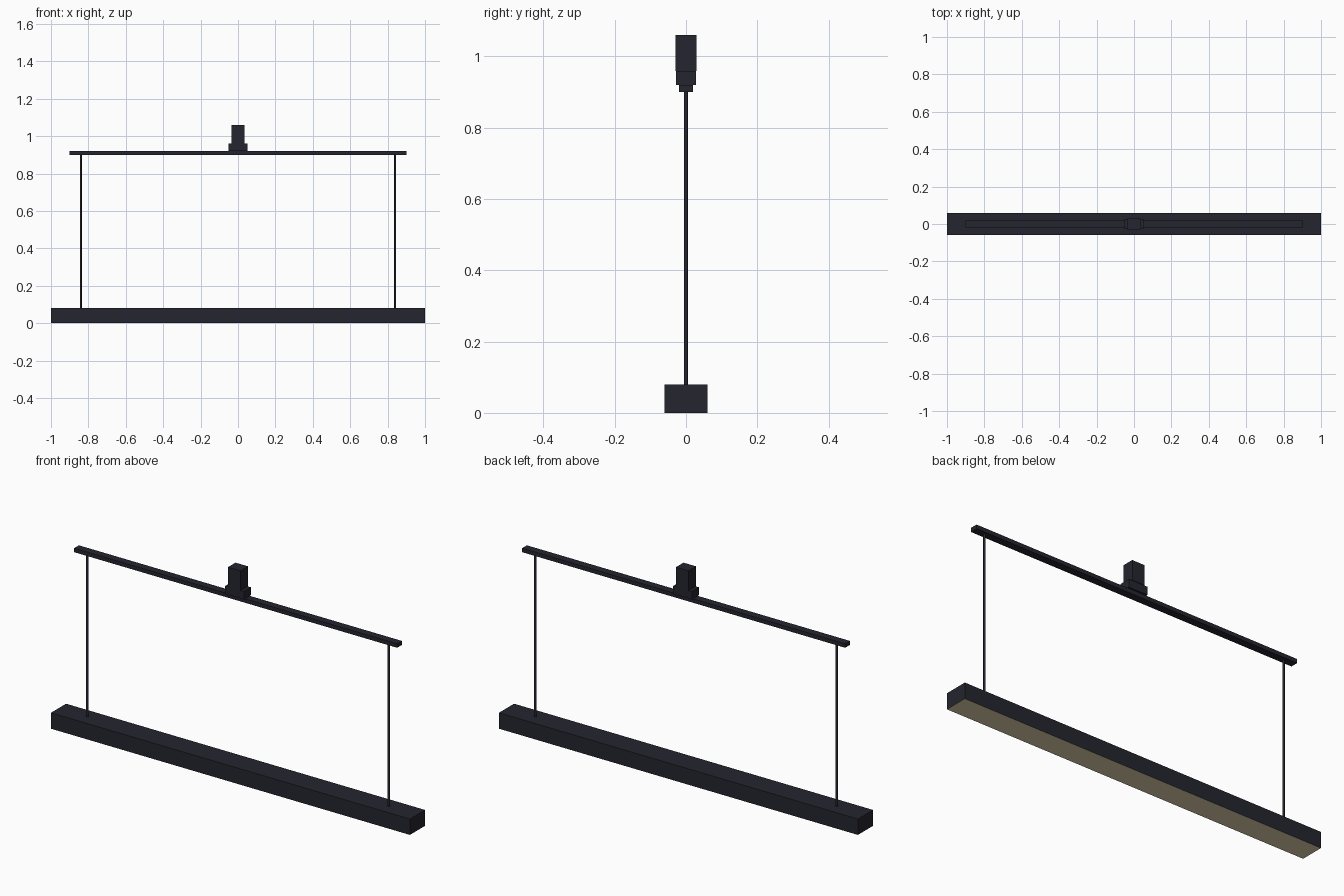
import bpy
import bmesh

if "Cube" in bpy.data.objects:
    bpy.data.objects.remove(bpy.data.objects["Cube"])


def material(name, rgb):
    m = bpy.data.materials.new(name)
    m.diffuse_color = (*rgb, 1.0)
    m.use_nodes = True
    m.node_tree.nodes["Principled BSDF"].inputs["Base Color"].default_value = m.diffuse_color
    return m


dark = material("dark_metal", (0.018, 0.018, 0.028))
glow = material("warm_diffuser", (0.76, 0.68, 0.44))


def finish(name, bm, *mats):
    mesh = bpy.data.meshes.new(name)
    bm.to_mesh(mesh)
    bm.free()
    for m in mats:
        mesh.materials.append(m)
    obj = bpy.data.objects.new(name, mesh)
    bpy.context.collection.objects.link(obj)
    return obj


def box(name, half_x, half_y, z0, z1, *mats):
    bm = bmesh.new()
    bmesh.ops.create_cube(bm, size=2.0)
    for v in bm.verts:
        v.co = (v.co.x * half_x, v.co.y * half_y, z0 if v.co.z < 0 else z1)
    bm.normal_update()
    # the underside takes the second colour when there is one
    for f in bm.faces:
        f.material_index = 1 if len(mats) > 1 and f.normal.z < -0.5 else 0
    return finish(name, bm, *mats)


# Long lamp housing with glowing underside
box("lamp_housing", 1.0, 0.06, 0.0, 0.08, dark, glow)

# Hanging bar and ceiling mount
box("hanging_bar", 0.90, 0.019, 0.90, 0.92, dark)
box("mount_base", 0.052, 0.028, 0.92, 0.96, dark)
box("mount_block", 0.035, 0.03, 0.96, 1.06, dark)

# Two thin suspension rods
for side, x in (("left", -0.84), ("right", 0.84)):
    bm = bmesh.new()
    bmesh.ops.create_cone(bm, cap_ends=True, segments=12, radius1=0.0055,
                          radius2=0.0055, depth=0.83)
    bmesh.ops.translate(bm, verts=bm.verts, vec=(x, 0, 0.49))
    for f in bm.faces:
        f.smooth = len(f.verts) == 4
    for e in bm.edges:
        e.smooth = all(len(f.verts) == 4 for f in e.link_faces)
    finish(side + "_suspension_rod", bm, dark)
